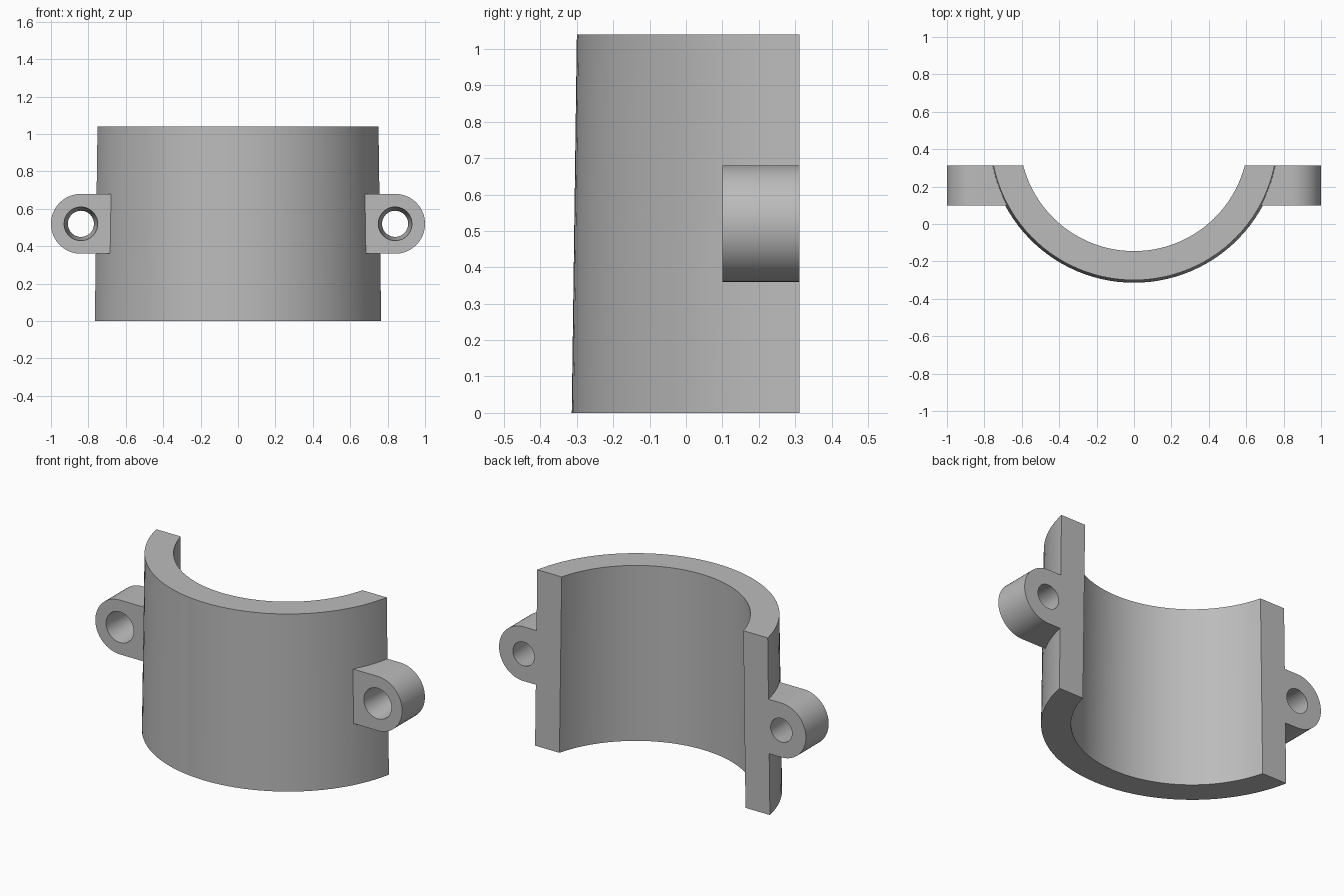
import bpy, bmesh
from math import sin, cos, asin, pi, radians
from mathutils import Matrix

cube = bpy.data.objects.get("Cube")
if cube:
    bpy.data.objects.remove(cube, do_unlink=True)

HEIGHT, CENTRE_Y, BACK_Y = 1.04, 0.467, 0.312
EAR_X, EAR_Z, EAR_R, EAR_FRONT = 0.84, 0.52, 0.16, 0.10

grey = bpy.data.materials.new("plain grey")
grey.use_nodes = True
colour = (0.5, 0.5, 0.5, 1)
grey.diffuse_color = colour
grey.node_tree.nodes["Principled BSDF"].inputs["Base Color"].default_value = colour


def finish(name, bm):
    bmesh.ops.recalc_face_normals(bm, faces=bm.faces)
    mesh = bpy.data.meshes.new(name)
    bm.to_mesh(mesh)
    bm.free()
    obj = bpy.data.objects.new(name, mesh)
    bpy.context.collection.objects.link(obj)
    mesh.materials.append(grey)
    return obj


def loft(name, lower, upper):
    """Solid between two matching outlines."""
    bm = bmesh.new()
    a = [bm.verts.new(p) for p in lower]
    b = [bm.verts.new(p) for p in upper]
    bm.faces.new(a)
    bm.faces.new(b)
    for i in range(len(a)):
        j = (i + 1) % len(a)
        bm.faces.new((a[i], a[j], b[j], b[i]))
    return finish(name, bm)


def arc(radius, z, n=48):
    """Front arc running from one end of the flat back to the other."""
    start = asin((CENTRE_Y - BACK_Y) / radius)
    pts = []
    for i in range(n + 1):
        t = start + (pi - 2 * start) * i / n
        y = BACK_Y if i in (0, n) else CENTRE_Y - radius * sin(t)
        pts.append((radius * cos(t), y, z))
    return pts


def combine(obj, other, operation):
    mod = obj.modifiers.new(operation, "BOOLEAN")
    mod.operation, mod.object, mod.solver = operation, other, "EXACT"
    bpy.context.view_layer.objects.active = obj
    bpy.ops.object.modifier_apply(modifier=mod.name)
    bpy.data.objects.remove(other, do_unlink=True)


def section(inner, outer, z):
    return arc(outer, z) + arc(inner, z)[::-1]


# Slightly tapered half sleeve
clamp = loft("clamp_half", section(0.626, 0.781, 0), section(0.612, 0.767, HEIGHT))


# Rounded bolt ears with tapered holes
def ear_outline(side, y):
    pts = [(0.65, EAR_Z - EAR_R), (0.65, EAR_Z + EAR_R)]
    for i in range(33):
        t = pi / 2 - pi * i / 32
        pts.append((EAR_X + EAR_R * cos(t), EAR_Z + EAR_R * sin(t)))
    return [(side * x, y, z) for x, z in pts]


def hole_ring(side, radius, y, n=48):
    return [(side * EAR_X + radius * cos(2 * pi * i / n), y,
             EAR_Z + radius * sin(2 * pi * i / n)) for i in range(n)]


for side in (-1, 1):
    ear = loft("bolt_ear", ear_outline(side, EAR_FRONT), ear_outline(side, BACK_Y))
    combine(clamp, ear, "UNION")
    # The cutter overshoots both faces at the same taper
    hole = loft("hole_cutter", hole_ring(side, 0.092, EAR_FRONT - 0.02),
                hole_ring(side, 0.068, BACK_Y + 0.02))
    combine(clamp, hole, "DIFFERENCE")

# Merge coplanar pieces, then shade
bm = bmesh.new()
bm.from_mesh(clamp.data)
bmesh.ops.remove_doubles(bm, verts=bm.verts, dist=0.0001)
bmesh.ops.dissolve_limit(bm, angle_limit=radians(0.2), verts=bm.verts, edges=bm.edges)
bm.to_mesh(clamp.data)
bm.free()
bpy.ops.object.select_all(action="DESELECT")
clamp.select_set(True)
bpy.context.view_layer.objects.active = clamp
bpy.ops.object.shade_smooth_by_angle(angle=radians(30))
